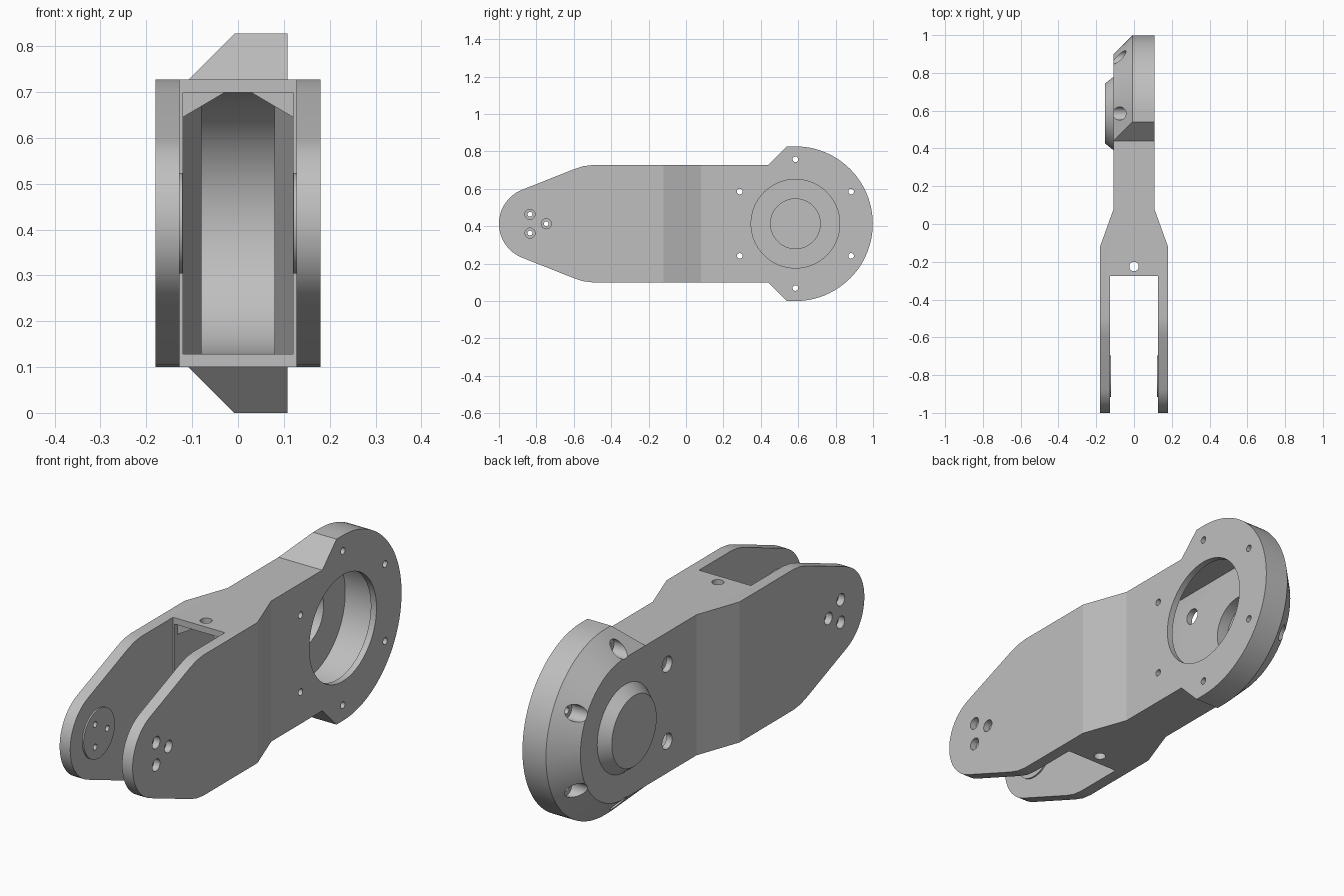
import bpy
import bmesh
from math import cos, sin, pi, radians

cube = bpy.data.objects.get("Cube")
if cube:
    bpy.data.objects.remove(cube, do_unlink=True)

MID = 0.4135      # height of the centre line
RIM = 0.4135      # radius of the joint housing
HALF = 0.3135     # half height of the arm
HUB = 0.585       # y of the joint axis
PIVOT = -0.805    # y of the fork axis
SIDE = 0.108      # half width at the housing


def loft(name, sections):
    """Closed solid through rings of points."""
    bm = bmesh.new()
    rings = [[bm.verts.new(p) for p in ring] for ring in sections]
    n = len(rings[0])
    for a, b in zip(rings, rings[1:]):
        for i in range(n):
            j = (i + 1) % n
            bm.faces.new((a[i], a[j], b[j], b[i]))
    bm.faces.new(rings[0])
    bm.faces.new(rings[-1])
    bmesh.ops.remove_doubles(bm, verts=bm.verts[:], dist=1e-5)
    bmesh.ops.recalc_face_normals(bm, faces=bm.faces[:])
    mesh = bpy.data.meshes.new(name)
    bm.to_mesh(mesh)
    bm.free()
    obj = bpy.data.objects.new(name, mesh)
    bpy.context.collection.objects.link(obj)
    return obj


def place(axis, a, b, h):
    return {"X": (h, a, b), "Y": (a, h, b), "Z": (a, b, h)}[axis]


def prism(name, axis, points, lo, hi):
    return loft(name, [[place(axis, a, b, h) for a, b in points] for h in (lo, hi)])


def arc(ca, cb, r, start, end, steps):
    angles = [radians(start + (end - start) * i / steps) for i in range(steps + 1)]
    return [(ca + r * cos(t), cb + r * sin(t)) for t in angles]


def rod(name, axis, ca, cb, r, lo, hi, r_hi=None, steps=32):
    r_hi = r if r_hi is None else r_hi
    rings = [[place(axis, a, b, h) for a, b in arc(ca, cb, rad, 0, 360, steps)[:-1]]
             for rad, h in ((r, lo), (r_hi, hi))]
    return loft(name, rings)


def box(name, x, y, z):
    return prism(name, "Z", [(x[0], y[0]), (x[1], y[0]), (x[1], y[1]), (x[0], y[1])], *z)


def combine(target, tool, operation):
    """Bake one boolean and discard the tool."""
    tool.hide_render = True
    mod = target.modifiers.new("join", "BOOLEAN")
    mod.operation = operation
    mod.solver = "EXACT"
    mod.object = tool
    deps = bpy.context.evaluated_depsgraph_get()
    deps.update()
    mesh = bpy.data.meshes.new_from_object(target.evaluated_get(deps))
    target.modifiers.clear()
    target.data = mesh
    bpy.data.objects.remove(tool, do_unlink=True)


def cut(tool):
    combine(body, tool, "DIFFERENCE")


def add(tool):
    combine(body, tool, "UNION")


def plan(rows):
    """Mirror (half width, y) rows into a closed outline."""
    return rows + [(-x, y) for x, y in reversed(rows)]


def side_outline(tab, radius):
    top = arc(PIVOT, 0, 0.195, 180, 112, 12)
    top += [(-0.6, 0.291), (-0.55, 0.3075), (-0.5, HALF), (0.44, HALF)]
    top += [tab] + arc(HUB, 0, radius, 90, 0, 28)
    ring = top + [(y, -z) for y, z in reversed(top[1:-1])]
    return [(y, z + MID) for y, z in ring]


# Arm with the housing bevelled on its right side
full = side_outline((0.54, RIM), RIM)
inset = side_outline((0.44, HALF), RIM - 0.1)
stations = [(-0.25, inset), (-SIDE, inset), (0.1 - SIDE, full), (0.25, full)]
body = loft("arm_link", [[(x, y, z) for y, z in ring] for x, ring in stations])
combine(body, prism("plan_limits", "Z", plan(
    [(0.18, -1.2), (0.18, -0.12), (SIDE, 0.08), (SIDE, 1.2)]), -0.2, 1.1), "INTERSECT")

# Bearing boss
add(rod("boss", "X", HUB, MID, 0.158, -0.154, -0.095, 0.2054, 64))

# Fork slot and the raised pads inside it
cut(box("fork_slot", (-0.128, 0.128), (-1.2, -0.275), (-0.2, 1.1)))
for s in (-1, 1):
    lo, hi = sorted((s * 0.121, s * 0.15))
    add(rod("pad", "X", PIVOT, MID, 0.11, lo, hi, steps=48))

# Hollow interior with a round end
stadium = [(-0.4, MID - 0.285)] + arc(HUB, MID, 0.285, -90, 90, 40) + [(-0.4, MID + 0.285)]
cavity = prism("cavity", "X", stadium, -0.3, 0.3)
combine(cavity, prism("cavity_plan", "Z", plan(
    [(0.12, -0.3), (0.12, -0.12), (0.08, 0.06), (0.08, 1.0)]), 0, 1), "INTERSECT")
cut(cavity)

# Corner gussets beside the vertical screw
for s in (-1, 1):
    add(prism("gusset", "Y", [(s * 0.0134, 0.708), (s * 0.136, 0.6356), (s * 0.136, 0.708)],
              -0.255, -0.195))
cut(rod("vertical_screw", "Z", 0, -0.225, 0.025, -0.2, 1.1))

# Joint opening and the bearing seat
cut(rod("opening", "X", HUB, MID, 0.237, 0, 0.3, steps=64))
cut(rod("bearing_seat", "X", HUB, MID, 0.133, -0.132, 0, steps=48))

# Ring of housing screws with counterbores
for i in range(6):
    t = radians(30 + 60 * i)
    y, z = HUB + 0.344 * cos(t + pi / 6), MID + 0.344 * sin(t + pi / 6)
    y, z = HUB + 0.344 * cos(t), MID + 0.344 * sin(t)
    cut(rod("screw", "X", y, z, 0.015, -0.3, 0.3))
    cut(rod("counterbore", "X", y, z, 0.035, -0.3, -0.03))

# Three pivot screws through both fork arms
for i in range(3):
    t = 2 * pi * i / 3
    y, z = PIVOT + 0.058 * cos(t), MID + 0.058 * sin(t)
    cut(rod("pivot_screw", "X", y, z, 0.013, -0.3, 0.3))
    for s in (-1, 1):
        lo, hi = sorted((s * 0.15, s * 0.3))
        cut(rod("pivot_counterbore", "X", y, z, 0.027, lo, hi))

# Single grey finish
grey = bpy.data.materials.new("plain_grey")
grey.use_nodes = True
colour = (0.52, 0.52, 0.52, 1)
grey.diffuse_color = colour
grey.node_tree.nodes["Principled BSDF"].inputs["Base Color"].default_value = colour
body.data.materials.clear()
body.data.materials.append(grey)
for poly in body.data.polygons:
    poly.material_index = 0

bpy.ops.object.select_all(action="DESELECT")
body.select_set(True)
bpy.context.view_layer.objects.active = body
bpy.ops.object.shade_smooth_by_angle(angle=radians(15))
